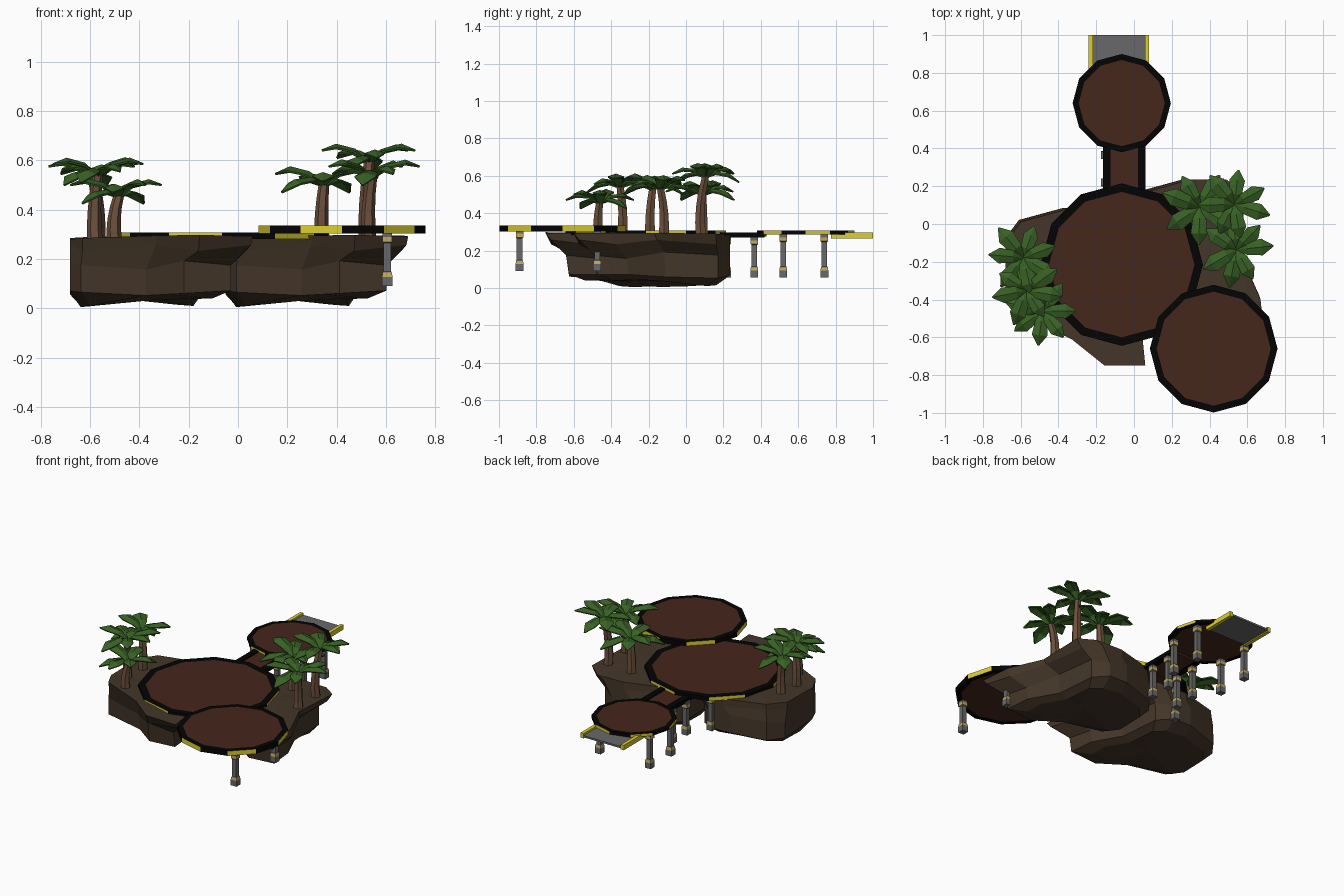
import bpy, bmesh, random
from math import sin, cos, pi, radians
from mathutils import Vector

if "Cube" in bpy.data.objects:
    bpy.data.objects.remove(bpy.data.objects["Cube"])

random.seed(4)


def mat(name, r, g, b):
    m = bpy.data.materials.new(name)
    m.diffuse_color = (r, g, b, 1)
    m.use_nodes = True
    m.node_tree.nodes["Principled BSDF"].inputs["Base Color"].default_value = m.diffuse_color
    return m


BLACK = mat("black_trim", 0.001, 0.001, 0.001)
BROWN = mat("red_brown_floor", 0.06, 0.02, 0.012)
YELLOW = mat("yellow_paint", 0.72, 0.62, 0.03)
GOLD = mat("gold_band", 0.55, 0.4, 0.1)
GREY = mat("steel", 0.14, 0.14, 0.145)
ROCK = mat("rock", 0.058, 0.037, 0.022)
BARK = mat("bark", 0.15, 0.08, 0.045)
LEAF = mat("leaf", 0.04, 0.12, 0.018)


def finish(bm, name, mats):
    bmesh.ops.recalc_face_normals(bm, faces=bm.faces)
    me = bpy.data.meshes.new(name)
    bm.to_mesh(me)
    bm.free()
    for m in mats:
        me.materials.append(m)
    ob = bpy.data.objects.new(name, me)
    bpy.context.collection.objects.link(ob)
    return ob


def bridge(bm, a, b, pick=lambda k: 0):
    n = len(a)
    for k in range(n):
        f = bm.faces.new((a[k], a[(k + 1) % n], b[(k + 1) % n], b[k]))
        f.material_index = pick(k)


def box(name, x0, x1, y0, y1, z0, z1, m):
    bm = bmesh.new()
    bmesh.ops.create_cube(bm, size=1)
    for v in bm.verts:
        v.co = ((x0 + x1) / 2 + v.co.x * (x1 - x0), (y0 + y1) / 2 + v.co.y * (y1 - y0),
                (z0 + z1) / 2 + v.co.z * (z1 - z0))
    return finish(bm, name, [m])


def ring(bm, c, r, n, turn=0.0):
    return [bm.verts.new((c[0] + r * cos(2 * pi * k / n + turn),
                          c[1] + r * sin(2 * pi * k / n + turn), c[2])) for k in range(n)]


# Twelve-sided platforms: black rim, brown floor, every other side yellow
def platform(name, x, y, r, z0, z1, rim):
    bm = bmesh.new()
    low, high = ring(bm, (x, y, z0), r, 12), ring(bm, (x, y, z1), r, 12)
    inner = ring(bm, (x, y, z1), r - rim, 12)
    under = ring(bm, (x, y, z0), r - rim, 12)
    bridge(bm, low, high, lambda k: 2 if k % 2 == 0 else 0)
    bridge(bm, high, inner)
    bridge(bm, under, low)
    bm.faces.new(inner).material_index = 1
    bm.faces.new(under).material_index = 1
    finish(bm, name, [BLACK, BROWN, YELLOW])


platform("main_platform", -0.065, -0.215, 0.43, 0.282, 0.308, 0.045)
platform("front_platform", 0.422, -0.66, 0.338, 0.303, 0.335, 0.036)
platform("rear_platform", -0.065, 0.64, 0.26, 0.287, 0.306, 0.032)

# Walkway between the main and rear platforms
box("walkway_floor", -0.13, 0.025, 0.15, 0.43, 0.275, 0.29, BROWN)
for side, x0 in (("left", -0.165), ("right", 0.02)):
    box("walkway_edge_" + side, x0, x0 + 0.04, 0.16, 0.42, 0.27, 0.297, BLACK)

# Landing dock at the back
box("dock_floor", -0.22, 0.06, 0.775, 1.0, 0.272, 0.284, GREY)
for side, x0 in (("left", -0.24), ("right", 0.057)):
    box("dock_rail_" + side, x0, x0 + 0.023, 0.775, 1.0, 0.265, 0.297, YELLOW)


# Support posts: square profile of (half width, height, material)
def post(x, y, z0, z1):
    prof = [(0.021, z0, 0), (0.021, z0 + 0.038, 1), (0.019, z0 + 0.055, 0), (0.015, z0 + 0.06, 0),
            (0.015, z1 - 0.045, 0), (0.02, z1 - 0.04, 1), (0.02, z1 - 0.02, 0), (0.02, z1, 0)]
    bm = bmesh.new()
    loops = [ring(bm, (x, y, z), w * 1.414, 4, pi / 4) for w, z, _ in prof]
    for i in range(len(loops) - 1):
        bridge(bm, loops[i], loops[i + 1], lambda k: prof[i][2])
    bm.faces.new(loops[0])
    bm.faces.new(loops[-1])
    finish(bm, "support_post", [GREY, GOLD])


for y in (-0.89, -0.475):
    post(0.605, y, 0.09, 0.31)
for y in (0.52, 0.74):
    for x in (-0.25, 0.12):
        post(x, y, 0.055, 0.29)
for y in (0.22, 0.365):
    for x in (-0.155, 0.035):
        post(x, y, 0.055, 0.275)
post(-0.25, 0.09, 0.06, 0.285)

# Two matching rocks: an outline stacked in shrinking layers
OUTLINE = [(0.06, -0.75), (-0.155, -0.75), (-0.33, -0.61), (-0.63, -0.47), (-0.68, -0.37),
           (-0.68, -0.1), (-0.6, 0.01), (-0.335, 0.085), (-0.14, 0.085), (-0.045, 0.01),
           (-0.06, -0.32), (0.04, -0.55)]
TOP_Z = [0.292, 0.298, 0.295, 0.285, 0.28, 0.285, 0.29, 0.285, 0.28, 0.29, 0.295, 0.295]
BOTTOM_Z = [0.04, 0.055, 0.05, 0.01, 0.005, 0.01, 0.02, 0.03, 0.015, 0.01, 0.035, 0.045]


def rock(name, dx, dy):
    def layer(sx, sy, zs, pivot=(-0.68, 0.085)):
        return [bm.verts.new((pivot[0] + (x - pivot[0]) * sx + dx,
                              pivot[1] + (y - pivot[1]) * sy + dy, z))
                for (x, y), z in zip(OUTLINE, zs)]
    bm = bmesh.new()
    loops = [layer(1, 1, TOP_Z),
             layer(0.99, 0.965, [0.245 + 0.012 * (-1) ** k for k in range(12)]),
             layer(0.88, 0.87, [0.175 + 0.02 * sin(k * 2.1) for k in range(12)]),
             layer(0.88, 0.85, [0.062 + 0.01 * cos(k * 1.7) for k in range(12)]),
             layer(0.72, 0.66, BOTTOM_Z, (-0.53, -0.13))]
    # left front corner stays nearly upright, back right corner tapers in
    for loop in loops[1:4]:
        loop[3].co.y, loop[4].co.y = dy - 0.46, dy - 0.36
        loop[8].co.x -= 0.04
        loop[9].co.x -= 0.03
    for a, b in zip(loops, loops[1:]):
        bridge(bm, a, b)
    for loop, z in ((loops[0], 0.292), (loops[-1], 0.035)):
        hub = bm.verts.new((-0.33 + dx, -0.27 + dy, z))
        for k in range(12):
            bm.faces.new((loop[k], loop[(k + 1) % 12], hub))
    finish(bm, name, [ROCK])


rock("left_rock", 0, 0)
rock("right_rock", 0.63, 0.15)


# Palms: bent six-sided trunk and a crown of broad folded leaves
def palm(x, y, height, lean, size, turn):
    bm = bmesh.new()
    loops = []
    for t in (0, 0.25, 0.5, 0.75, 1):
        bend = t * t - 0.6 * t
        c = (x + lean[0] * bend, y + lean[1] * bend, 0.27 + (height - 0.27) * t)
        loops.append(ring(bm, c, 0.032 - 0.01 * t, 6))
    for a, b in zip(loops, loops[1:]):
        bridge(bm, a, b)
    bm.faces.new(loops[0])
    bm.faces.new(loops[-1])
    finish(bm, "palm_trunk", [BARK])

    top = Vector((x + 0.4 * lean[0], y + 0.4 * lean[1], height - 0.005))
    bm = bmesh.new()
    for k in range(7):
        a = radians(turn + 360 * k / 7 + random.uniform(-8, 8))
        lift = (0.05, -0.025, 0.02)[k % 3]
        s = size * random.uniform(0.9, 1.1)
        out, across = Vector((cos(a), sin(a), 0)), Vector((-sin(a), cos(a), 0))
        rows = []
        for d, w, z in ((0, 0.02, 0), (0.3, 0.17, 0.2), (0.7, 0.22, 0.2), (1, 0.015, 0.0)):
            mid = top + out * d * s + Vector((0, 0, z * s + lift * d))
            drop = Vector((0, 0, -0.35 * w * s))
            rows.append([bm.verts.new(p) for p in
                         (mid - across * w * s + drop, mid, mid + across * w * s + drop)])
        for p, q in zip(rows, rows[1:]):
            for j in (0, 1):
                bm.faces.new((p[j], p[j + 1], q[j + 1], q[j]))
    ob = finish(bm, "palm_leaves", [LEAF])
    mod = ob.modifiers.new("thickness", "SOLIDIFY")
    mod.thickness = 0.008
    mod.offset = 0


palm(-0.5, -0.47, 0.455, (0.04, 0.02), 0.19, 5)
palm(-0.58, -0.34, 0.54, (0.03, -0.03), 0.18, 40)
palm(-0.57, -0.19, 0.53, (-0.04, 0.03), 0.19, 20)
palm(0.34, 0.09, 0.5, (0.02, 0.0), 0.205, 12)
palm(0.52, 0.08, 0.595, (0.03, 0.06), 0.19, 30)
palm(0.53, -0.12, 0.53, (0.03, -0.04), 0.185, 50)
